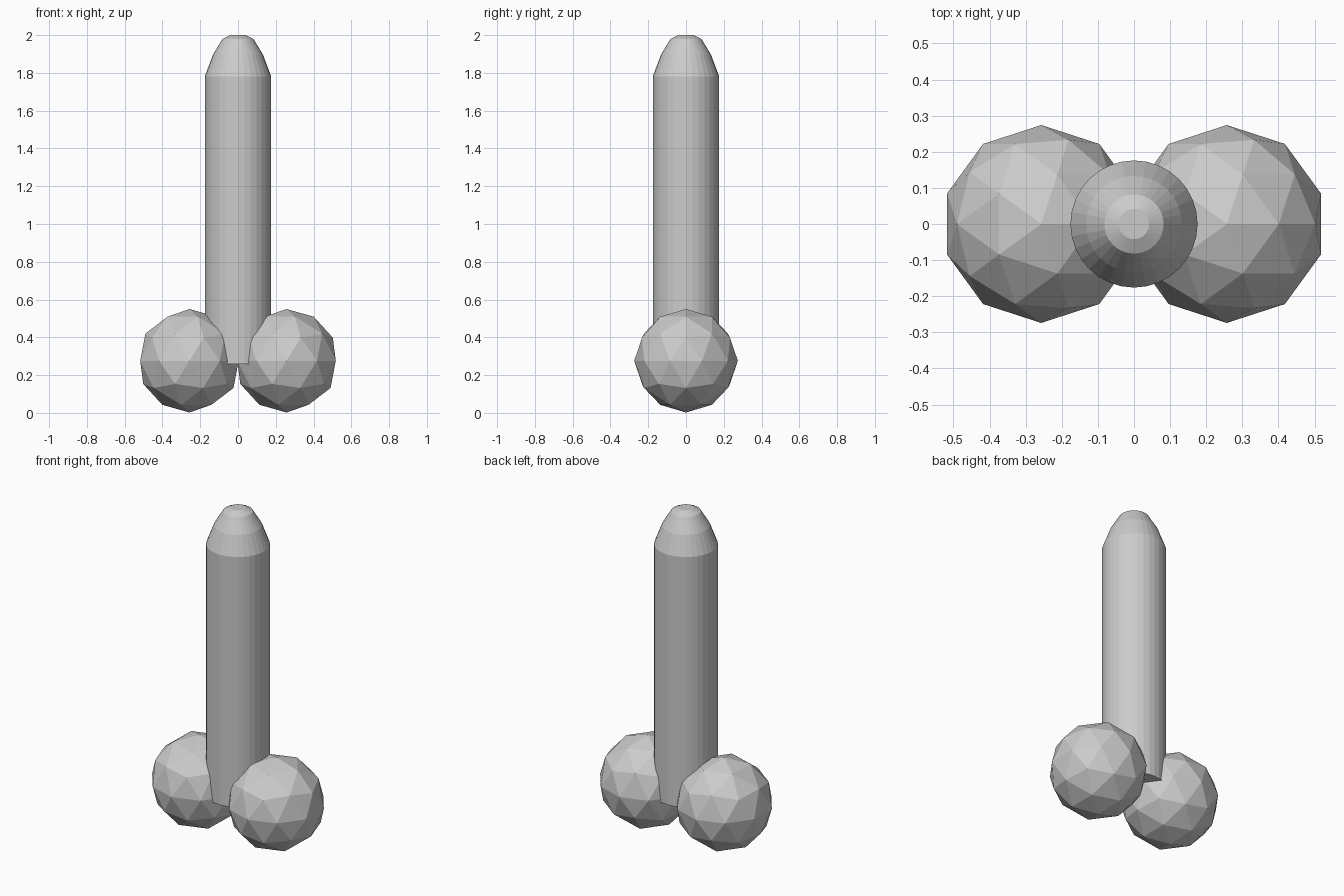
import bpy, bmesh, math

if "Cube" in bpy.data.objects:
    bpy.data.objects.remove(bpy.data.objects["Cube"])


def lathe(name, profile, sides=32):
    """Closed solid of revolution about z from (radius, height) points."""
    bm = bmesh.new()
    rings = []
    for r, z in profile:
        rings.append([bm.verts.new((r * math.cos(2 * math.pi * i / sides),
                                    r * math.sin(2 * math.pi * i / sides), z))
                      for i in range(sides)])
    for low, high in zip(rings, rings[1:]):
        for i in range(sides):
            j = (i + 1) % sides
            bm.faces.new((low[i], low[j], high[j], high[i]))
    bm.faces.new(rings[0][::-1])
    bm.faces.new(rings[-1])
    mesh = bpy.data.meshes.new(name)
    bm.to_mesh(mesh)
    bm.free()
    obj = bpy.data.objects.new(name, mesh)
    bpy.context.collection.objects.link(obj)
    return obj


# Upright column with a rounded, tapering tip
lathe("column", [(0.176, 0.26), (0.176, 1.78), (0.133, 1.895),
                 (0.082, 1.98), (0.042, 2.0)])

# Two faceted balls at the base
for name, x in (("left_ball", -0.257), ("right_ball", 0.257)):
    bpy.ops.mesh.primitive_ico_sphere_add(subdivisions=2, radius=0.274,
                                          location=(x, 0, 0.276))
    bpy.context.object.name = name
